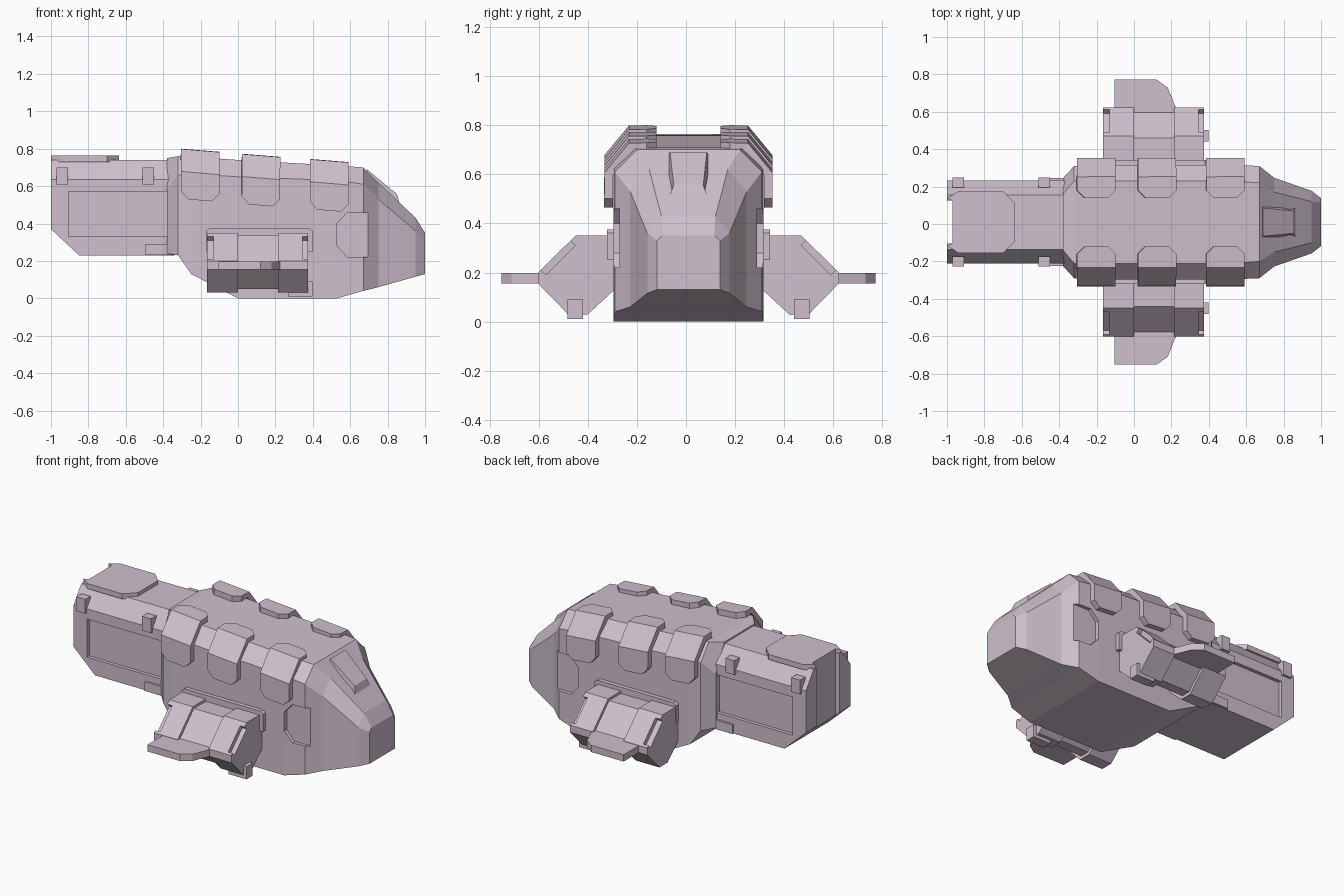
import bpy, bmesh
from mathutils import Vector

cube = bpy.data.objects.get("Cube")
if cube:
    bpy.data.objects.remove(cube, do_unlink=True)

mat = bpy.data.materials.new("pale_mauve")
mat.use_nodes = True
colour = (0.62, 0.53, 0.61, 1)
mat.diffuse_color = colour
mat.node_tree.nodes["Principled BSDF"].inputs["Base Color"].default_value = colour
CENTRE_Y = 0.01


def finish(name, bm, mirror=False, solid=0):
    """Turn a bmesh into an object, with optional thickness and left/right mirror."""
    bmesh.ops.recalc_face_normals(bm, faces=bm.faces)
    me = bpy.data.meshes.new(name)
    bm.to_mesh(me)
    bm.free()
    me.materials.append(mat)
    ob = bpy.data.objects.new(name, me)
    ob.location.y = CENTRE_Y
    bpy.context.collection.objects.link(ob)
    if solid:
        m = ob.modifiers.new("thickness", "SOLIDIFY")
        m.thickness, m.offset = solid, 0
    if mirror:
        m = ob.modifiers.new("mirror", "MIRROR")
        m.use_axis = (False, True, False)
    return ob


def skin(bm, rings):
    """Join equal rings of points and cap both ends."""
    rings = [[bm.verts.new(p) for p in r] for r in rings]
    for a, b in zip(rings, rings[1:]):
        for i in range(len(a)):
            j = (i + 1) % len(a)
            bm.faces.new((a[i], a[j], b[j], b[i]))
    bm.faces.new(rings[0])
    bm.faces.new(rings[-1])


def loft(name, stations):
    """Symmetric body from stations: x, bottom z, side y, side z, top y, top z."""
    bm = bmesh.new()
    rings = []
    for x, zb, ys, zs, yt, zt in stations:
        half = [(ys, zb), (ys, zs), (yt, zt)]
        rings.append([(x, y, z) for y, z in half] +
                     [(x, -y, z) for y, z in reversed(half)])
    skin(bm, rings)
    return finish(name, bm)


def prism(name, pts, axis, lo, hi, mirror=True):
    """Extrude a flat outline along an axis (outline uses the other two axes)."""
    bm = bmesh.new()

    def at(p, d):
        q = list(p)
        q.insert("xyz".index(axis), d)
        return q
    skin(bm, [[at(p, lo) for p in pts], [at(p, hi) for p in pts]])
    return finish(name, bm, mirror)


def box(name, x, y, z, mirror=True):
    outline = [(x[0], y[0]), (x[1], y[0]), (x[1], y[1]), (x[0], y[1])]
    return prism(name, outline, "z", z[0], z[1], mirror)


def carve(ob, cutters):
    """Cut the cutters out of an object, then discard them."""
    for c in cutters:
        c.hide_render = True
        m = ob.modifiers.new("cut", "BOOLEAN")
        m.operation, m.solver, m.object = "DIFFERENCE", "EXACT", c
    dg = bpy.context.evaluated_depsgraph_get()
    me = bpy.data.meshes.new_from_object(ob.evaluated_get(dg))
    ob.modifiers.clear()
    ob.data = me
    for c in cutters:
        bpy.data.objects.remove(c, do_unlink=True)


# Main hull with tapered nose and recessed side hatches
hull = loft("hull", [
    (-0.38, 0.24, 0.235, 0.58, 0.15, 0.75),
    (-0.32, 0.23, 0.300, 0.66, 0.22, 0.76),
    (-0.25, 0.13, 0.306, 0.665, 0.22, 0.757),
    (0.00, 0.00, 0.306, 0.65, 0.22, 0.74),
    (0.53, 0.00, 0.306, 0.63, 0.22, 0.71),
    (0.67, 0.04, 0.300, 0.61, 0.21, 0.70),
    (0.75, 0.06, 0.237, 0.53, 0.16, 0.62),
    (0.95, 0.116, 0.167, 0.36, 0.11, 0.43),
    (1.00, 0.13, 0.128, 0.33, 0.105, 0.35)])
hatch = [(0.53, 0.28), (0.53, 0.40), (0.585, 0.46),
         (0.75, 0.46), (0.75, 0.22), (0.585, 0.22)]
carve(hull, [prism("hatch_cutter", hatch, "y", 0.28, 0.4)])

# Raised canopy on the nose
bm = bmesh.new()
skin(bm, [[(0.66, s * 0.08, 0.60), (0.68, s * 0.105, 0.64), (0.69, s * 0.075, 0.69),
           (0.85, s * 0.06, 0.557), (0.87, s * 0.085, 0.49), (0.80, s * 0.09, 0.48)]
          for s in (-1, 1)])
finish("canopy", bm)

# Rear body with side panel recesses and a notch in the tail
rear = loft("rear_body", [
    (-1.00, 0.37, 0.222, 0.635, 0.145, 0.74),
    (-0.85, 0.23, 0.222, 0.635, 0.145, 0.74),
    (-0.34, 0.23, 0.222, 0.635, 0.145, 0.74)])
carve(rear, [
    box("panel_cutter", (-0.905, -0.36), (0.2, 0.3), (0.33, 0.57)),
    box("tail_cutter", (-1.1, -0.97), (-0.115, 0.115), (0.1, 0.9), False)])

# Plate on top of the tail
prism("tail_top_plate", [
    (-0.97, -0.115), (-1, -0.125), (-0.94, -0.165), (-0.70, -0.165), (-0.635, -0.1),
    (-0.635, 0.1), (-0.70, 0.165), (-0.94, 0.165), (-1, 0.125), (-0.97, 0.115)],
    "z", 0.73, 0.763, False)

# Rail clips and lower side steps of the rear body
for i, x in enumerate((-0.97, -0.51)):
    box(f"rail_clip_{i + 1}", (x, x + 0.062), (0.185, 0.238), (0.61, 0.70))
box("rear_side_step", (-0.495, -0.32), (0.2, 0.235), (0.232, 0.29))


# Folded armour plates along both shoulders
def armour(name, x0, x1, z0):
    bm = bmesh.new()

    def v(x, y, z):
        return bm.verts.new((x, y, z - 0.08 * (x - x0)))
    c = 0.04
    ridge = [v(x0, 0.235, z0), v(x1, 0.235, z0)]
    fold = [v(x0, 0.325, z0 - 0.11), v(x1, 0.325, z0 - 0.11)]
    bm.faces.new([ridge[0], ridge[1], v(x1, 0.17, z0),
                  v(x1 - c, 0.13, z0), v(x0 + c, 0.13, z0), v(x0, 0.17, z0)])
    bm.faces.new([ridge[1], ridge[0], fold[0], fold[1]])
    bm.faces.new([fold[1], fold[0], v(x0, 0.325, z0 - 0.21),
                  v(x0 + c, 0.325, z0 - 0.25), v(x1 - c, 0.325, z0 - 0.25),
                  v(x1, 0.325, z0 - 0.21)])
    finish(name, bm, True, 0.036)


for i, (x, z) in enumerate(((-0.305, 0.782), (0.02, 0.755), (0.385, 0.727))):
    armour(f"shoulder_plate_{i + 1}", x, x + 0.205, z)

# Sponson mounts on the hull sides
prism("sponson_mount", [(-0.17, 0.25), (-0.17, 0.36), (-0.15, 0.375),
                        (0.38, 0.375), (0.40, 0.36), (0.40, 0.25)], "y", 0.29, 0.332)

# Sponsons: two end blocks and a slightly sunken middle
profile = [(0.29, 0.35), (0.46, 0.35), (0.612, 0.20), (0.612, 0.155),
           (0.49, 0.03), (0.41, 0.03), (0.29, 0.14)]
sunken = [(0.29, 0.335), (0.45, 0.335), (0.59, 0.195), (0.59, 0.16),
          (0.48, 0.05), (0.42, 0.05), (0.29, 0.16)]
back_block = prism("sponson_back", profile, "x", -0.165, 0.0)
front_block = prism("sponson_front", profile, "x", 0.215, 0.375)
prism("sponson_middle", sunken, "x", -0.01, 0.225)

# Sloping slots at the sponson ends
slot = [(0.46, 0.31), (0.50, 0.35), (0.62, 0.23), (0.58, 0.19)]
carve(front_block, [prism("front_slot_cutter", slot, "x", 0.345, 0.4)])
carve(back_block, [prism("back_slot_cutter", slot, "x", -0.2, -0.13)])

# Sponson feet and winglets
box("sponson_foot", (0.27, 0.397), (0.43, 0.492), (0.01, 0.09))
prism("winglet", [(-0.105, 0.55), (-0.105, 0.762), (0.12, 0.762), (0.18, 0.72),
                  (0.225, 0.61), (0.225, 0.55)], "z", 0.155, 0.198)
